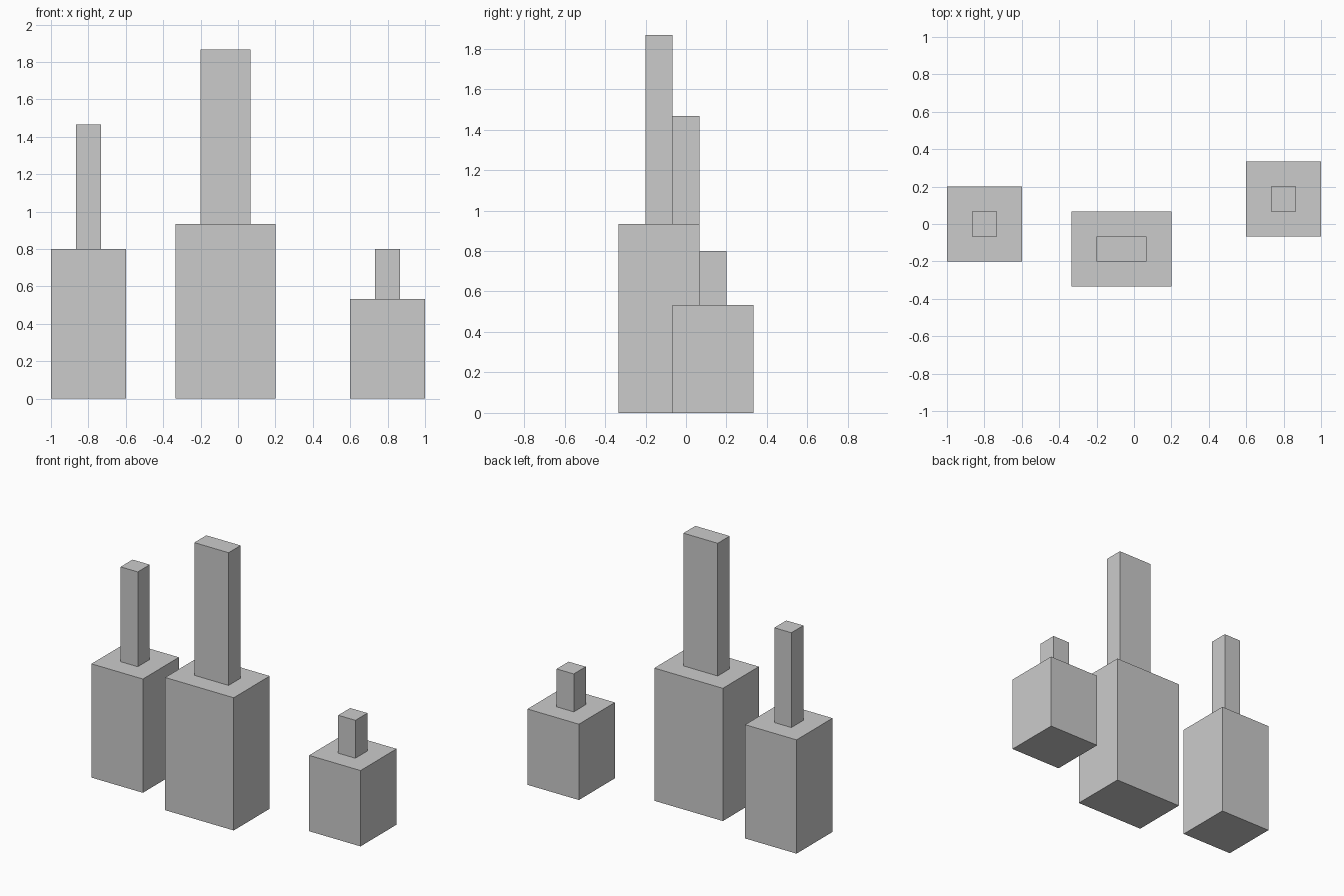
import bpy

if "Cube" in bpy.data.objects:
    bpy.data.objects.remove(bpy.data.objects["Cube"])

U = 1 / 15  # the model sits on a regular block grid


def block(name, cx, cy, z0, w, d, h):
    """Box centred on (cx, cy), rising from z0; all values in grid units."""
    bpy.ops.mesh.primitive_cube_add(size=1, location=(cx * U, cy * U, (z0 + h / 2) * U))
    ob = bpy.context.object
    ob.name = name
    ob.scale = (w * U, d * U, h * U)
    bpy.ops.object.transform_apply(location=False, rotation=False, scale=True)
    return ob


# Each pillar: centre x, centre y, base (width, height), shaft (width, height)
pillars = {
    "left": (-12, 0, (6, 12), (2, 10)),
    "middle": (-1, -2, (8, 14), (4, 14)),
    "right": (12, 2, (6, 8), (2, 4)),
}

for side, (cx, cy, (bw, bh), (sw, sh)) in pillars.items():
    block(side + "_base", cx, cy, 0, bw, 6, bh)     # wide lower block
    block(side + "_shaft", cx, cy, bh, sw, 2, sh)   # narrow upper block
